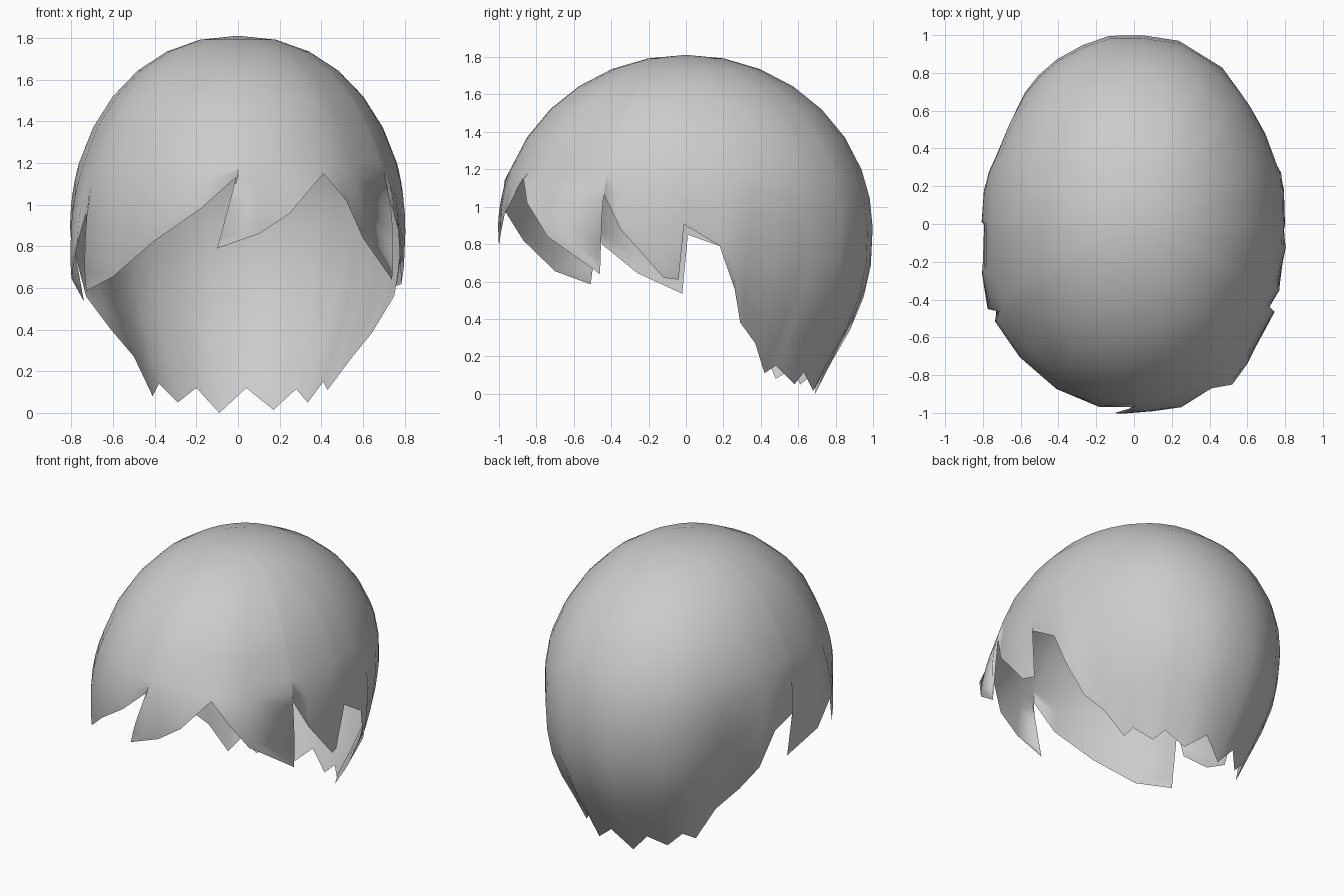
import bpy, bmesh
from math import sin, cos, asin, atan2, sqrt, radians, copysign

if "Cube" in bpy.data.objects:
    bpy.data.objects.remove(bpy.data.objects["Cube"])

CENTRE, HEIGHT, WIDTH = 0.88, 0.932, 0.81
SKIRT = 1.2                      # below this height the shell splits into locks
# scale of the cross-section below the widest level: (z, scale)
TAPER = [(0.88, 1.0), (0.70, 0.99), (0.55, 0.96), (0.35, 0.875), (0.20, 0.785), (0.0, 0.68)]

# jagged hem, going round from the back over the left, front and right
HEM = [
    (-.09, .69, 0), (-.20, .70, .12), (-.29, .61, .05), (-.38, .58, .14), (-.41, .48, .08),
    (-.50, .40, .27), (-.61, .30, .40), (-.73, .26, .56), (-.79, .18, .79), (-.805, .01, .85),
    (-.74, -.02, .535), (-.80, -.26, .645), (-.775, -.45, .80), (-.73, -.46, .96),
    (-.73, -.51, .585), (-.60, -.70, .655), (-.41, -.87, .82), (-.18, -.97, .98),
    (0, -.97, 1.14), (-.10, -1.0, .79), (.10, -.99, .86), (.25, -.97, .96),
    (.41, -.87, 1.15), (.52, -.85, 1.02), (.60, -.74, .84), (.74, -.46, .64),
    (.71, -.45, 1.09), (.77, -.35, .88), (.785, -.12, .62), (.76, -.04, .61),
    (.80, -.01, .905), (.79, .18, .79), (.75, .26, .56), (.64, .29, .38),
    (.55, .37, .27), (.43, .42, .11), (.41, .48, .15), (.335, .58, .05),
    (.28, .63, .115), (.17, .68, .015), (.04, .74, .12),
]


def scale_at(z):
    if z >= CENTRE:
        return sqrt(max(0, 1 - ((z - CENTRE) / HEIGHT) ** 2))
    for (z0, s0), (z1, s1) in zip(TAPER, TAPER[1:]):
        if z >= z1:
            return s1 + (s0 - s1) * (z - z1) / (z0 - z1)
    return TAPER[-1][1]


def power(v, p):
    return copysign(abs(v) ** p, v)


def shell_point(angle, s, z):
    return (WIDTH * power(s * sin(angle), 0.93), -s * cos(angle), z)


# one column of points per hem point, from the crown down to the hem
bm = bmesh.new()
crown = bm.verts.new((0, 0, CENTRE + HEIGHT))
skirt_elev = asin((SKIRT - CENTRE) / HEIGHT)
columns, previous = [], -10
for x, y, hem_z in HEM:
    u = power(x / WIDTH, 1 / 0.93)
    hem_angle = atan2(u, -y)
    hem_ratio = sqrt(u * u + y * y) / scale_at(hem_z)
    top_angle = max(hem_angle, previous + radians(1))
    previous = top_angle
    column = []
    for k in range(1, 7):        # dome
        elev = radians(90) + (skirt_elev - radians(90)) * k / 6
        column.append(bm.verts.new(shell_point(top_angle, cos(elev), CENTRE + HEIGHT * sin(elev))))
    for k in range(1, 8):        # lock, leaning towards its hem point
        b = k / 7
        z = SKIRT + (hem_z - SKIRT) * b
        angle = top_angle + (hem_angle - top_angle) * b
        s = scale_at(z) * (1 + (hem_ratio - 1) * b)
        column.append(bm.verts.new(shell_point(angle, s, z)))
    columns.append(column)

for a, b in zip(columns, columns[1:] + columns[:1]):
    bm.faces.new((crown, a[0], b[0]))
    for k in range(len(a) - 1):
        bm.faces.new((a[k], a[k + 1], b[k + 1], b[k]))
for f in bm.faces:
    f.smooth = True
bm.normal_update()

mesh = bpy.data.meshes.new("hair_shell")
bm.to_mesh(mesh)
bm.free()
bpy.context.collection.objects.link(bpy.data.objects.new("hair_shell", mesh))
